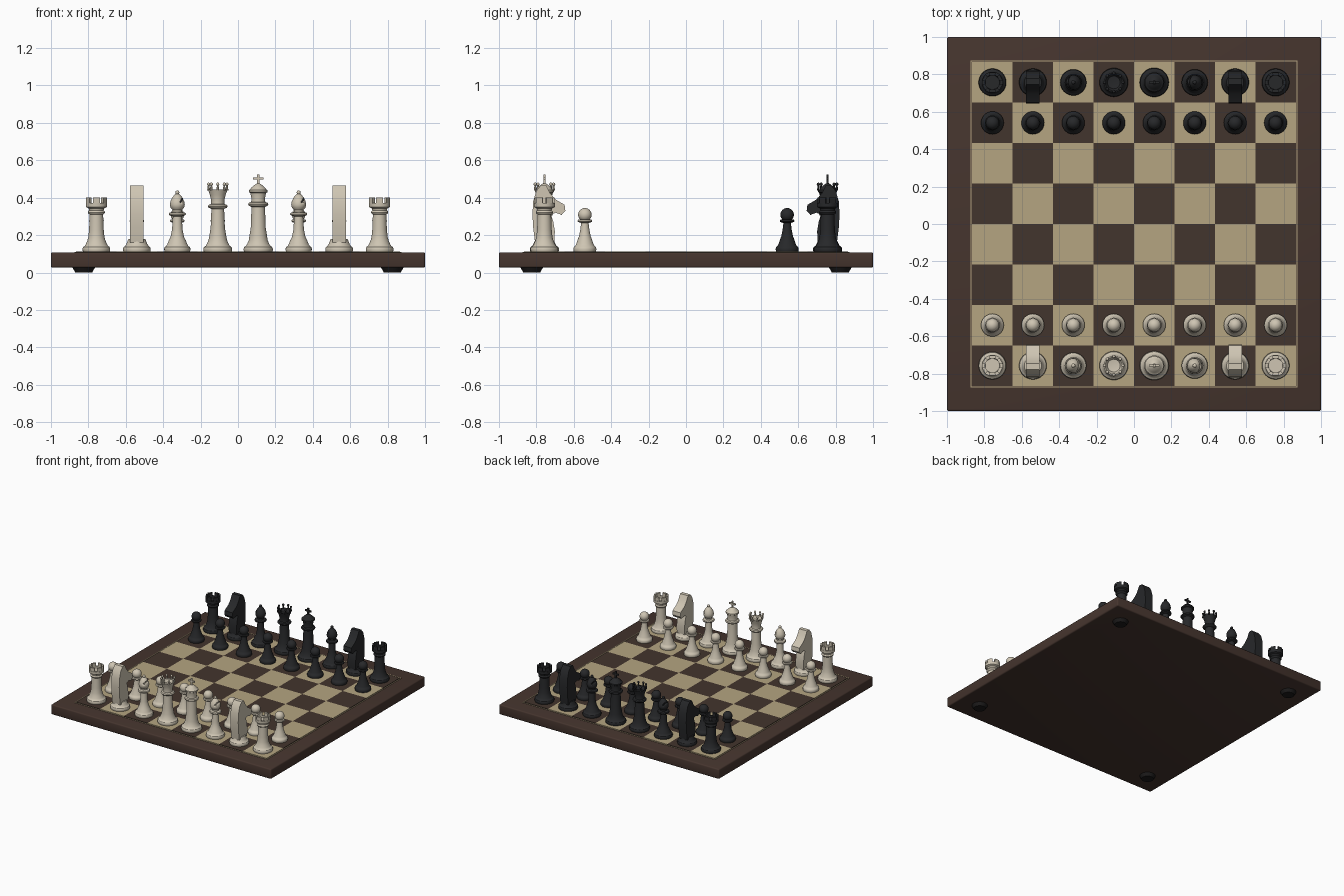
import bpy, bmesh, math
from mathutils import Matrix, Vector

cube = bpy.data.objects.get("Cube")
if cube:
    bpy.data.objects.remove(cube, do_unlink=True)

PITCH = 0.2163
TOP = 0.112          # playing surface height


def material(name, rgb):
    m = bpy.data.materials.new(name)
    m.use_nodes = True
    m.diffuse_color = (*rgb, 1)
    m.node_tree.nodes["Principled BSDF"].inputs["Base Color"].default_value = (*rgb, 1)
    return m


walnut = material("walnut frame", (0.06, 0.035, 0.027))
dark_wood = material("dark square", (0.055, 0.035, 0.026))
maple = material("light square", (0.46, 0.375, 0.22))
ivory = material("ivory piece", (0.62, 0.56, 0.45))
ebony = material("ebony piece", (0.02, 0.021, 0.023))
rubber = material("rubber foot", (0.012, 0.011, 0.011))


def to_mesh(bm, name, mats, smooth=True):
    bmesh.ops.recalc_face_normals(bm, faces=bm.faces[:])
    for f in bm.faces:
        f.smooth = smooth
    for e in bm.edges:
        e.smooth = len(e.link_faces) == 2 and e.calc_face_angle(0) < math.radians(35)
    mesh = bpy.data.meshes.new(name)
    bm.to_mesh(mesh)
    bm.free()
    for m in mats:
        mesh.materials.append(m)
    return mesh


def place(mesh, name, loc=(0, 0, 0), turn=0):
    ob = bpy.data.objects.new(name, mesh)
    ob.location = loc
    ob.rotation_euler.z = turn
    bpy.context.scene.collection.objects.link(ob)
    return ob


def box(bm, size, loc, rot=Matrix()):
    mat = Matrix.Translation(loc) @ rot @ Matrix.Diagonal((*size, 1))
    return bmesh.ops.create_cube(bm, size=1, matrix=mat)["verts"]


def lathe(bm, profile, steps=32):
    part = bmesh.new()
    vs = [part.verts.new((r, 0, z)) for r, z in profile]
    es = [part.edges.new(p) for p in zip(vs, vs[1:])]
    bmesh.ops.spin(part, geom=vs + es, cent=(0, 0, 0), axis=(0, 0, 1),
                   angle=math.tau, steps=steps)
    bmesh.ops.remove_doubles(part, verts=part.verts[:], dist=0.0001)
    tmp = bpy.data.meshes.new("tmp")
    part.to_mesh(tmp)
    part.free()
    bm.from_mesh(tmp)
    bpy.data.meshes.remove(tmp)


def foot(r):
    # flared pedestal shared by every piece
    return [(0, TOP), (r * .97, TOP), (r, .12), (r, .128), (r * .95, .137), (r * .84, .142),
            (r * .76, .152), (r * .65, .172)]


def arc(radius, height, centre, a, b, n=8):
    return [(radius * math.cos(t), centre + height * math.sin(t))
            for t in (math.radians(a + (b - a) * i / n) for i in range(n + 1))]


# Chess pieces, each facing +y
def pawn():
    bm = bmesh.new()
    lathe(bm, foot(.061) + [(.031, .195), (.024, .23), (.02, .265), (.036, .27), (.04, .276),
                            (.036, .283), (.02, .286)] + arc(.036, .036, .309, -55, 90, 12))
    return bm


def rook():
    bm = bmesh.new()
    lathe(bm, foot(.074) + [(.043, .19), (.039, .23), (.036, .31), (.044, .316), (.046, .322),
                            (.044, .328), (.039, .332), (.042, .343), (.056, .35), (.057, .372),
                            (.04, .372), (.038, .36), (0, .36)])
    for i in range(6):
        vs = [bm.verts.new((r, 0, z)) for r, z in
              ((.04, .37), (.057, .37), (.057, .4), (.04, .4))]
        start = bm.faces.new(vs)
        bmesh.ops.rotate(bm, verts=vs, matrix=Matrix.Rotation(math.radians(60 * i + 10), 3, 'Z'))
        out = bmesh.ops.extrude_face_region(bm, geom=[start], use_keep_orig=True)
        cap = [g for g in out["geom"] if isinstance(g, bmesh.types.BMVert)]
        bmesh.ops.rotate(bm, verts=cap, matrix=Matrix.Rotation(math.radians(40), 3, 'Z'))
    return bm


def knight():
    bm = bmesh.new()
    lathe(bm, foot(.074) + [(.046, .178), (0, .178)])
    outline = [(-.05, .16), (-.06, .24), (-.064, .31), (-.06, .38), (-.044, .435), (-.02, .465),
               (.01, .465), (.03, .425), (.06, .39), (.108, .362), (.112, .33), (.092, .308),
               (.06, .32), (.036, .31), (.048, .27), (.056, .22), (.052, .16)]
    face = bm.faces.new([bm.verts.new((-.036, y, z)) for y, z in outline])
    out = bmesh.ops.extrude_face_region(bm, geom=[face], use_keep_orig=True)
    side = [g for g in out["geom"] if isinstance(g, bmesh.types.BMVert)]
    bmesh.ops.translate(bm, verts=side, vec=(.072, 0, 0))
    return bm


def bishop():
    bm = bmesh.new()
    lathe(bm, foot(.07) + [(.036, .19), (.028, .23), (.024, .3), (.042, .306), (.046, .313),
                           (.042, .32), (.026, .324), (.026, .335), (.036, .347), (.04, .362),
                           (.037, .38), (.028, .4), (.016, .415), (.008, .421)]
          + arc(.011, .011, .428, -40, 90, 6))
    return bm


def queen():
    bm = bmesh.new()
    lathe(bm, foot(.077) + [(.046, .19), (.038, .24), (.034, .34), (.048, .346), (.053, .354),
                            (.048, .362), (.036, .366), (.035, .385), (.042, .415), (.053, .445),
                            (.046, .445), (.034, .42), (0, .415)])
    for i in range(8):
        a = math.tau * i / 8
        spot = Vector((.049 * math.cos(a), .049 * math.sin(a), .453))
        bmesh.ops.create_cone(bm, cap_ends=True, segments=8, radius1=.008, radius2=.004,
                              depth=.03, matrix=Matrix.Translation(spot))
        bmesh.ops.create_uvsphere(bm, u_segments=10, v_segments=6, radius=.009,
                                  matrix=Matrix.Translation(spot + Vector((0, 0, .019))))
    return bm


def king():
    bm = bmesh.new()
    lathe(bm, foot(.078) + [(.048, .19), (.04, .24), (.036, .35), (.05, .357), (.054, .365),
                            (.05, .373), (.038, .377), (.036, .395), (.042, .425), (.05, .43),
                            (.05, .441), (.042, .445), (.036, .455), (.02, .468), (.01, .475),
                            (0, .475)])
    box(bm, (.012, .012, .06), (0, 0, .495))
    box(bm, (.054, .012, .012), (0, 0, .503))
    return bm


def cut_mitre(mesh):
    # diagonal slit through one side of the mitre
    bm = bmesh.new()
    box(bm, (.007, .12, .06), (.031, 0, .4), Matrix.Rotation(math.radians(32), 4, 'Y'))
    cutter = place(to_mesh(bm, "slit_cutter", []), "slit_cutter")
    cutter.hide_render = True
    body = place(mesh, "mitre_body")
    mod = body.modifiers.new("slit", 'BOOLEAN')
    mod.operation, mod.object = 'DIFFERENCE', cutter
    graph = bpy.context.evaluated_depsgraph_get()
    result = bpy.data.meshes.new_from_object(body.evaluated_get(graph))
    for ob in (body, cutter):
        bpy.data.objects.remove(ob, do_unlink=True)
    return result


def build_set(side, mat, direction):
    builders = dict(pawn=pawn, rook=rook, knight=knight, bishop=bishop, queen=queen, king=king)
    meshes = {k: to_mesh(f(), f"{side}_{k}", [mat]) for k, f in builders.items()}
    meshes["bishop"] = cut_mitre(meshes["bishop"])
    turn = 0 if direction > 0 else math.pi
    order = ("rook", "knight", "bishop", "queen", "king", "bishop", "knight", "rook")
    for i, kind in enumerate(order):
        x = (i - 3.5) * PITCH
        place(meshes[kind], f"{side}_{kind}_{i + 1}", (x, -direction * 3.5 * PITCH, 0), turn)
        place(meshes["pawn"], f"{side}_pawn_{i + 1}", (x, -direction * 2.5 * PITCH, 0), turn)


# Board slab with softened edges
bm = bmesh.new()
box(bm, (2, 2, .082), (0, 0, .067))
bmesh.ops.bevel(bm, geom=bm.edges[:], offset=.01, segments=3, profile=.5, affect='EDGES')
place(to_mesh(bm, "board", [walnut]), "board")

# Checkered playing field
bm = bmesh.new()
bmesh.ops.create_grid(bm, x_segments=8, y_segments=8, size=4 * PITCH,
                      matrix=Matrix.Translation((0, 0, TOP)))
for f in bm.faces:
    c = f.calc_center_median()
    f.material_index = (math.floor(c.x / PITCH) + math.floor(c.y / PITCH)) % 2
rim = [e for e in bm.edges if e.is_boundary]
skirt = bmesh.ops.extrude_edge_only(bm, edges=rim)["geom"]
bmesh.ops.translate(bm, verts=[g for g in skirt if isinstance(g, bmesh.types.BMVert)],
                    vec=(0, 0, -.008))
place(to_mesh(bm, "squares", [dark_wood, maple], False), "squares")

# Thin inlay line around the field
bm = bmesh.new()
for s in (-1, 1):
    box(bm, (1.75, .005, .006), (0, s * .8725, .1075))
    box(bm, (.005, 1.75, .006), (s * .8725, 0, .1075))
place(to_mesh(bm, "inlay_line", [maple], False), "inlay_line")

# Tapered feet
bm = bmesh.new()
bmesh.ops.create_cone(bm, cap_ends=True, segments=32, radius1=.045, radius2=.062, depth=.03,
                      matrix=Matrix.Translation((0, 0, .015)))
foot_mesh = to_mesh(bm, "foot", [rubber])
for sx in (-1, 1):
    for sy in (-1, 1):
        place(foot_mesh, f"foot_{'left' if sx > 0 else 'right'}_{'back' if sy > 0 else 'front'}",
              (sx * .825, sy * .825, 0))

build_set("ivory", ivory, 1)
build_set("ebony", ebony, -1)
